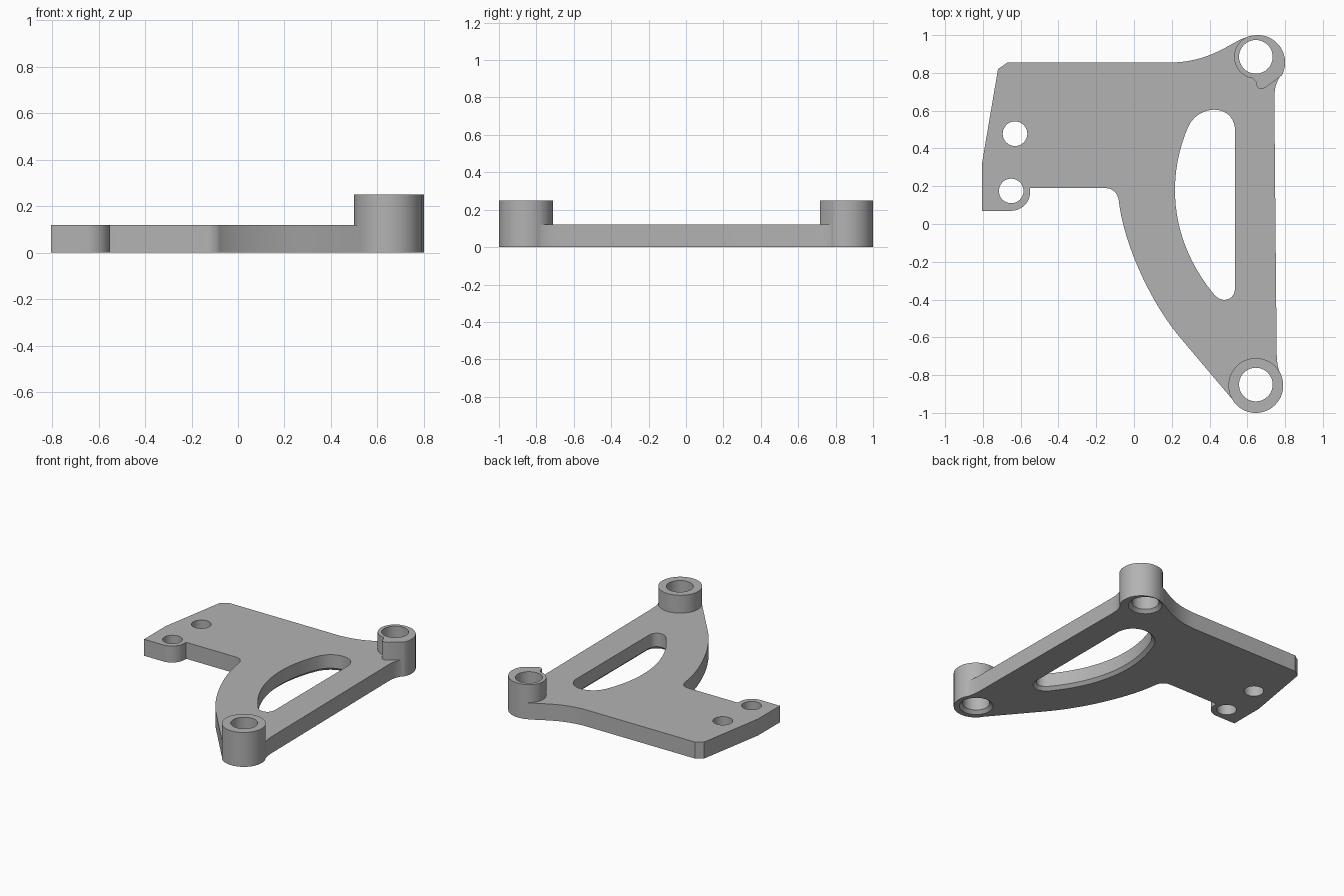
import bpy, bmesh
from math import cos, sin, radians
from mathutils import Vector
from mathutils.geometry import interpolate_bezier

if "Cube" in bpy.data.objects:
    bpy.data.objects.remove(bpy.data.objects["Cube"], do_unlink=True)

THICK, BOSS_H, CHAMFER = 0.12, 0.25, 0.022

grey = bpy.data.materials.new("plain grey")
grey.use_nodes = True
grey.diffuse_color = (0.45, 0.45, 0.45, 1)
grey.node_tree.nodes["Principled BSDF"].inputs["Base Color"].default_value = grey.diffuse_color


def arc(x, y, r, start, end, n=16):
    angles = [radians(start + (end - start) * i / n) for i in range(n + 1)]
    return [Vector((x + r * cos(a), y + r * sin(a))) for a in angles]


def circle(x, y, r):
    return arc(x, y, r, 0, 360, 64)[:-1]


def bezier(a, b, c, d, n=20):
    pts = interpolate_bezier(*(Vector((*p, 0)) for p in (a, b, c, d)), n)
    return [p.to_2d() for p in pts]


def line(*pts):
    return [Vector(p) for p in pts]


def grow(loop, dist):
    """Offset a counterclockwise loop outwards."""
    out = []
    for i, p in enumerate(loop):
        t = (loop[(i + 1) % len(loop)] - loop[i - 1]).normalized()
        out.append(p + Vector((t.y, -t.x)) * dist)
    return out


def loft(name, layers):
    """Solid through stacked loops, given as (loop, height)."""
    bm = bmesh.new()
    rings = [[bm.verts.new((p.x, p.y, z)) for p in loop] for loop, z in layers]
    bm.faces.new(rings[0][::-1])
    bm.faces.new(rings[-1])
    n = len(rings[0])
    for low, high in zip(rings, rings[1:]):
        for i in range(n):
            j = (i + 1) % n
            bm.faces.new((low[i], low[j], high[j], high[i]))
    bmesh.ops.recalc_face_normals(bm, faces=bm.faces)
    mesh = bpy.data.meshes.new(name)
    bm.to_mesh(mesh)
    bm.free()
    mesh.materials.append(grey)
    obj = bpy.data.objects.new(name, mesh)
    bpy.context.collection.objects.link(obj)
    return obj


def cutter(name, loop, chamfer=0):
    layers = [(loop, 0.4)]
    if chamfer:
        layers = [(grow(loop, chamfer), -0.05), (grow(loop, chamfer), 0),
                  (loop, chamfer)] + layers
    else:
        layers = [(loop, -0.05)] + layers
    return loft(name, layers)


def combine(target, tool, operation):
    mod = target.modifiers.new(tool.name, "BOOLEAN")
    mod.operation, mod.solver, mod.object = operation, "EXACT", tool
    bpy.context.view_layer.objects.active = target
    bpy.ops.object.modifier_apply(modifier=mod.name)
    bpy.data.objects.remove(tool, do_unlink=True)


# Plate outline, counterclockwise from the front left corner
outline = (
    line((-0.805, 0.07))
    + arc(-0.65, 0.17, 0.1, -90, 0)
    + line((-0.55, 0.19))
    + bezier((-0.15, 0.19), (-0.11, 0.19), (-0.085, 0.16), (-0.08, 0.12), 8)
    + bezier((-0.08, 0.12), (-0.055, -0.1), (0.085, -0.42), (0.26, -0.62))[1:]
    + line((0.533, -0.943), (0.645, -0.87))
    + bezier((0.778, -0.8), (0.758, -0.76), (0.755, -0.72), (0.755, -0.65), 8)
    + bezier((0.743, 0.66), (0.743, 0.73), (0.755, 0.75), (0.778, 0.79), 8)
    + line((0.66, 0.9))
    + bezier((0.605, 0.99), (0.53, 0.98), (0.42, 0.855), (0.19, 0.855))
    + line((-0.67, 0.855), (-0.72, 0.82), (-0.805, 0.32))
)
bracket = loft("bracket_plate", [(outline, 0), (outline, THICK)])

# Raised bosses: a round one in front, a lobed one with a small tail behind
front_boss = circle(0.645, -0.855, 0.145)
rear_boss = (
    arc(0.655, 0.855, 0.145, -28, 100, 32)
    + arc(0.645, 0.885, 0.115, 108, 262, 32)
    + bezier((0.645, 0.755), (0.645, 0.715), (0.67, 0.705), (0.7, 0.725), 8)
)
for name, loop in (("front_boss", front_boss), ("rear_boss", rear_boss)):
    combine(bracket, loft(name, [(loop, 0), (loop, BOSS_H)]), "UNION")

# Curved window, chamfered underneath
window = (
    bezier((0.535, 0.49), (0.535, 0.64), (0.34, 0.64), (0.285, 0.51))
    + bezier((0.285, 0.51), (0.17, 0.24), (0.19, -0.09), (0.425, -0.375))[1:]
    + bezier((0.425, -0.375), (0.47, -0.425), (0.535, -0.4), (0.535, -0.34), 10)[1:]
)
combine(bracket, cutter("window", window, CHAMFER), "DIFFERENCE")

# Boss bores and plain mounting holes
for name, x, y, r, c in (
    ("front_bore", 0.645, -0.85, 0.089, CHAMFER),
    ("rear_bore", 0.645, 0.885, 0.089, CHAMFER),
    ("upper_hole", -0.63, 0.478, 0.065, 0),
    ("lower_hole", -0.65, 0.175, 0.065, 0),
):
    combine(bracket, cutter(name, circle(x, y, r), c), "DIFFERENCE")

bpy.ops.object.select_all(action="DESELECT")
bracket.select_set(True)
bpy.context.view_layer.objects.active = bracket
bpy.ops.object.shade_smooth_by_angle(angle=radians(30))
